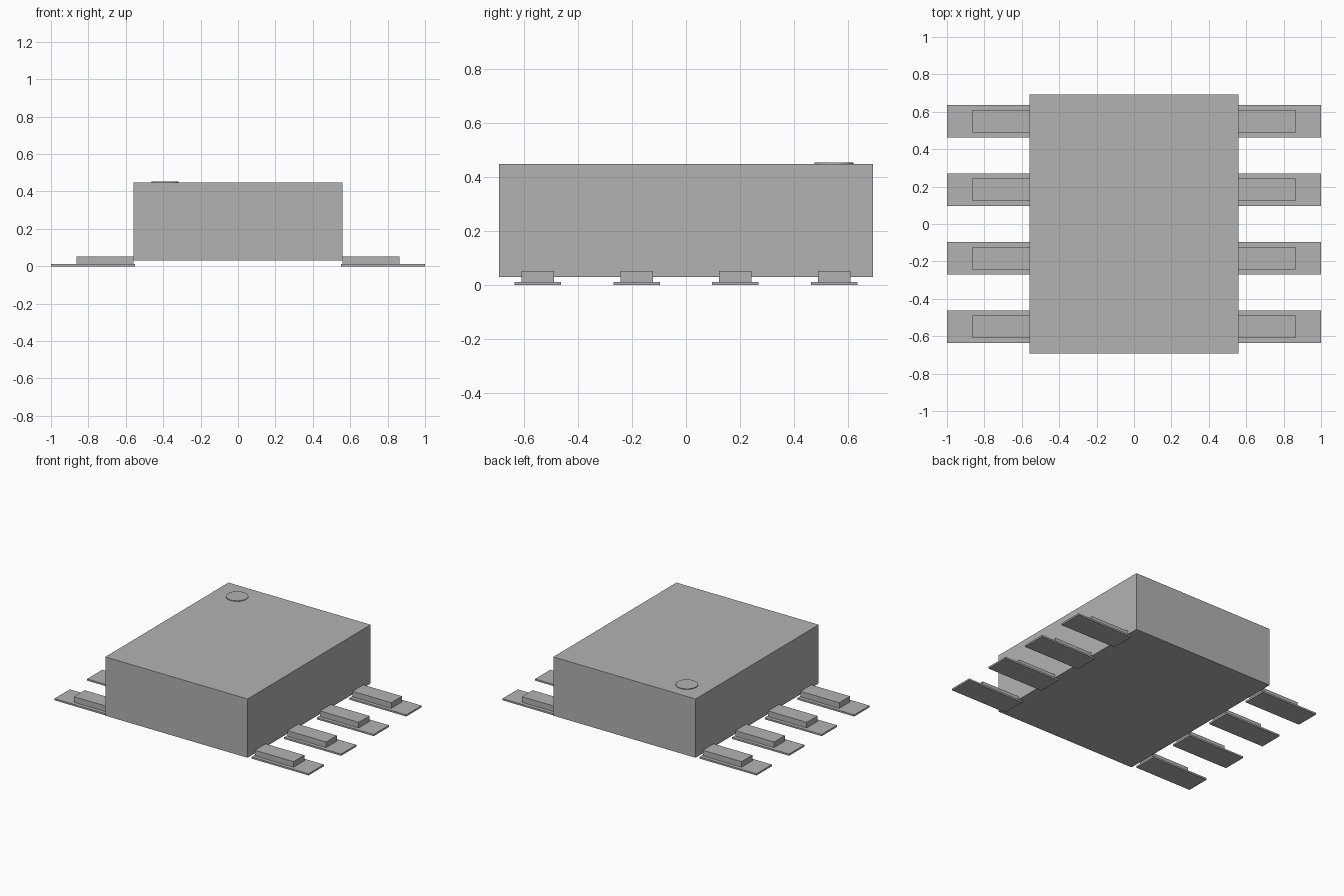
import bpy
import bmesh
from mathutils import Matrix, Vector

old = bpy.data.objects.get("Cube")
if old:
    bpy.data.objects.remove(old, do_unlink=True)

GREY = (0.448, 0.448, 0.448, 1.0)
grey = bpy.data.materials.new("plain grey")
grey.use_nodes = True
grey.diffuse_color = GREY
grey.node_tree.nodes["Principled BSDF"].inputs["Base Color"].default_value = GREY


def finish(name, bm):
    mesh = bpy.data.meshes.new(name)
    bm.to_mesh(mesh)
    bm.free()
    mesh.materials.append(grey)
    obj = bpy.data.objects.new(name, mesh)
    bpy.context.collection.objects.link(obj)
    return obj


def box(name, x, y, z):
    """Box from (low, high) ranges along each axis."""
    low, high = (Vector(c) for c in zip(x, y, z))
    bm = bmesh.new()
    place = Matrix.Translation((low + high) / 2) @ Matrix.Diagonal((*(high - low), 1))
    bmesh.ops.create_cube(bm, size=1, matrix=place)
    return finish(name, bm)


# Package body
BODY_X, BODY_Y, BODY_BOTTOM, BODY_TOP = 0.56, 0.692, 0.03, 0.448
box("body", (-BODY_X, BODY_X), (-BODY_Y, BODY_Y), (BODY_BOTTOM, BODY_TOP))

# Round marker on the top, in one corner
bm = bmesh.new()
bmesh.ops.create_cone(bm, cap_ends=True, segments=32, radius1=0.072, radius2=0.072,
                      depth=0.005, matrix=Matrix.Translation((-0.39, 0.547, BODY_TOP + 0.0025)))
marker = finish("corner_marker", bm)
for poly in marker.data.polygons:
    poly.use_smooth = abs(poly.normal.z) < 0.5
for edge in marker.data.edges:
    a, b = (marker.data.vertices[i].co.z for i in edge.vertices)
    edge.use_edge_sharp = abs(a - b) < 0.001

# Four leads on solder pads along each side
PITCH, PAD_TOP = 0.366, 0.012
for side, label in ((1, "left"), (-1, "right")):
    for i in range(4):
        y = (i - 1.5) * PITCH
        pad_x = sorted((side * 0.552, side * 1.0))
        lead_x = sorted((side * BODY_X, side * 0.864))
        box(f"{label}_pad_{i + 1}", pad_x, (y - 0.086, y + 0.086), (0, PAD_TOP))
        box(f"{label}_lead_{i + 1}", lead_x, (y - 0.06, y + 0.06), (PAD_TOP, 0.052))
